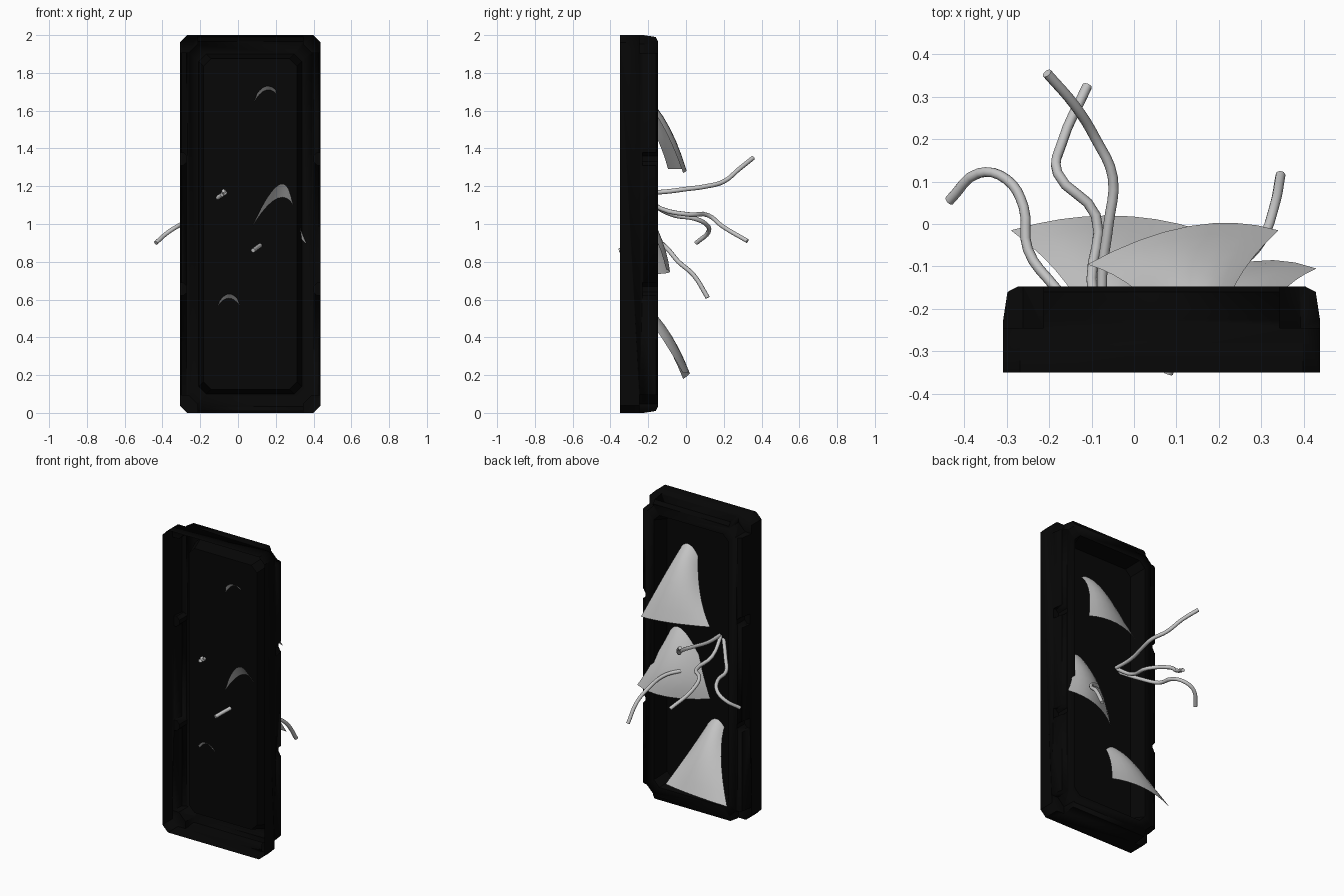
import bpy
import bmesh
import math
from mathutils import Vector, Matrix

if "Cube" in bpy.data.objects:
    bpy.data.objects.remove(bpy.data.objects["Cube"], do_unlink=True)


def material(name, value):
    mat = bpy.data.materials.new(name)
    mat.use_nodes = True
    colour = (value, value, value, 1)
    mat.diffuse_color = colour
    mat.node_tree.nodes["Principled BSDF"].inputs["Base Color"].default_value = colour
    return mat


black = material("black_plastic", 0.002)
grey = material("light_grey_metal", 0.55)


def finish(name, bm, mat, angle=30):
    bmesh.ops.recalc_face_normals(bm, faces=bm.faces)
    mesh = bpy.data.meshes.new(name)
    bm.to_mesh(mesh)
    bm.free()
    mesh.materials.append(mat)
    obj = bpy.data.objects.new(name, mesh)
    bpy.context.collection.objects.link(obj)
    bpy.ops.object.select_all(action="DESELECT")
    obj.select_set(True)
    bpy.context.view_layer.objects.active = obj
    bpy.ops.object.shade_smooth_by_angle(angle=math.radians(angle))
    return obj


# Panel: clipped rectangles joined from the front rim to the sunken back sheet
CENTRE_X, HALF_W, HALF_H, FRONT = 0.065, 0.373, 1.0, -0.35


def clipped_loop(bm, inset, y, clip=0.04):
    w, h = HALF_W - inset, HALF_H - inset
    corners = [(w, h - clip), (w - clip, h), (clip - w, h), (-w, h - clip),
               (-w, clip - h), (clip - w, -h), (w - clip, -h), (w, clip - h)]
    return [bm.verts.new((CENTRE_X + x, y, 1 + z)) for x, z in corners]


bm = bmesh.new()
sections = [(0, FRONT), (0, -0.225), (0.01, -0.16), (0.035, -0.147),
            (0.1, -0.147), (0.125, -0.25)]
loops = [clipped_loop(bm, inset, y) for inset, y in sections]
for a, b in zip(loops, loops[1:]):
    for i in range(len(a)):
        j = (i + 1) % len(a)
        bm.faces.new((a[i], a[j], b[j], b[i]))
bm.faces.new(loops[0])
bm.faces.new(loops[-1])
panel = finish("panel", bm, black, 15)

# Screw pockets: corners and side notches cut from the back
bm = bmesh.new()


def pocket(x, z, radius, floor):
    turn = (Matrix.Translation((x, floor + 0.1, z)) @ Matrix.Rotation(math.pi / 2, 4, "X")
            @ Matrix.Rotation(math.pi / 8, 4, "Z"))
    bmesh.ops.create_cone(bm, cap_ends=True, segments=8, radius1=radius,
                          radius2=radius, depth=0.2, matrix=turn)


for side in (-1, 1):
    for end in (-1, 1):
        pocket(CENTRE_X + side * (HALF_W - 0.012), 1 + end * (HALF_H - 0.012), 0.09, -0.245)
        pocket(CENTRE_X + side * (HALF_W - 0.005), 1 + end * 0.345, 0.037, -0.23)
cutter = finish("pocket_cutter", bm, black)
cutter.hide_render = True
cut = panel.modifiers.new("pockets", "BOOLEAN")
cut.object = cutter
cut.solver = "EXACT"
bpy.context.view_layer.objects.active = panel
bpy.ops.object.modifier_apply(modifier=cut.name)
bpy.data.objects.remove(cutter, do_unlink=True)

# Open the front so the panel is a hollow shell
bm = bmesh.new()
bm.from_mesh(panel.data)
cap = [f for f in bm.faces if all(v.co.y < FRONT + 0.001 for v in f.verts)]
bmesh.ops.delete(bm, geom=cap, context="FACES_ONLY")
bm.to_mesh(panel.data)
bm.free()


# Torn flaps: curved sheets through three rows of three points
def blend(points, t):
    a, b, c = (Vector(p) for p in points)
    return a * (1 - t) * (1 - 2 * t) + b * 4 * t * (1 - t) + c * t * (2 * t - 1)


def flap(name, rows, steps=8):
    bm = bmesh.new()
    grid = []
    for r in range(steps + 1):
        line = [blend([row[k] for row in rows], r / steps) for k in range(3)]
        grid.append([bm.verts.new(blend(line, c / steps)) for c in range(steps + 1)])
    for r in range(steps):
        for c in range(steps):
            bm.faces.new((grid[r][c], grid[r][c + 1], grid[r + 1][c + 1], grid[r + 1][c]))
    return finish(name, bm, grey, 60)


flap("upper_flap", [
    [(0.1, -0.275, 1.69), (0.15, -0.28, 1.73), (0.2, -0.275, 1.71)],
    [(0.01, -0.16, 1.47), (0.13, -0.12, 1.56), (0.24, -0.14, 1.55)],
    [(-0.11, -0.095, 1.29), (0.13, -0.005, 1.29), (0.34, -0.015, 1.27)]])
flap("middle_flap", [
    [(0.12, -0.275, 1.08), (0.22, -0.305, 1.21), (0.28, -0.28, 1.15)],
    [(0.045, -0.235, 0.91), (0.2, -0.155, 0.97), (0.34, -0.17, 0.95)],
    [(-0.014, -0.235, 0.735), (0.22, -0.1, 0.74), (0.43, -0.105, 0.76)]])
flap("lower_flap", [
    [(-0.1, -0.275, 0.59), (-0.05, -0.28, 0.63), (0, -0.275, 0.6)],
    [(-0.16, -0.14, 0.43), (-0.05, -0.11, 0.46), (0.06, -0.15, 0.43)],
    [(-0.29, -0.015, 0.18), (-0.06, 0.02, 0.21), (0.16, -0.015, 0.21)]])


# Loose wires: round tubes along smooth paths
def wire(name, points, radius=0.012):
    curve = bpy.data.curves.new(name, "CURVE")
    curve.dimensions = "3D"
    curve.bevel_depth = radius
    curve.bevel_resolution = 2
    curve.use_fill_caps = True
    curve.resolution_u = 4
    spline = curve.splines.new("BEZIER")
    spline.bezier_points.add(len(points) - 1)
    for knot, co in zip(spline.bezier_points, points):
        knot.co = co
        knot.handle_left_type = knot.handle_right_type = "AUTO"
    curve.materials.append(grey)
    obj = bpy.data.objects.new(name, curve)
    bpy.context.collection.objects.link(obj)
    bpy.ops.object.select_all(action="DESELECT")
    obj.select_set(True)
    bpy.context.view_layer.objects.active = obj
    bpy.ops.object.convert(target="MESH")
    bpy.ops.object.shade_smooth_by_angle(angle=math.radians(50))


wire("upper_wire", [(-0.07, -0.27, 1.165), (-0.075, -0.12, 1.17), (-0.06, 0, 1.185),
                    (-0.05, 0.11, 1.2), (-0.09, 0.2, 1.225), (-0.14, 0.28, 1.29),
                    (-0.205, 0.355, 1.35)])
wire("centre_wire", [(-0.075, -0.27, 1.175), (-0.1, -0.13, 1.08), (-0.09, 0.02, 1.05),
                     (-0.18, 0.12, 1.045), (-0.17, 0.19, 0.99), (-0.11, 0.325, 0.91)])
wire("side_wire", [(-0.085, -0.27, 1.155), (-0.185, -0.15, 1.085), (-0.25, -0.06, 1.045),
                   (-0.26, 0.04, 1.03), (-0.3, 0.105, 1), (-0.365, 0.12, 0.96),
                   (-0.435, 0.055, 0.9)])
wire("lower_wire", [(0.08, -0.352, 0.86), (0.115, -0.25, 0.885), (0.155, -0.155, 0.905),
                    (0.24, -0.1, 0.87), (0.3, -0.04, 0.8), (0.33, 0.04, 0.73),
                    (0.345, 0.115, 0.61)])
